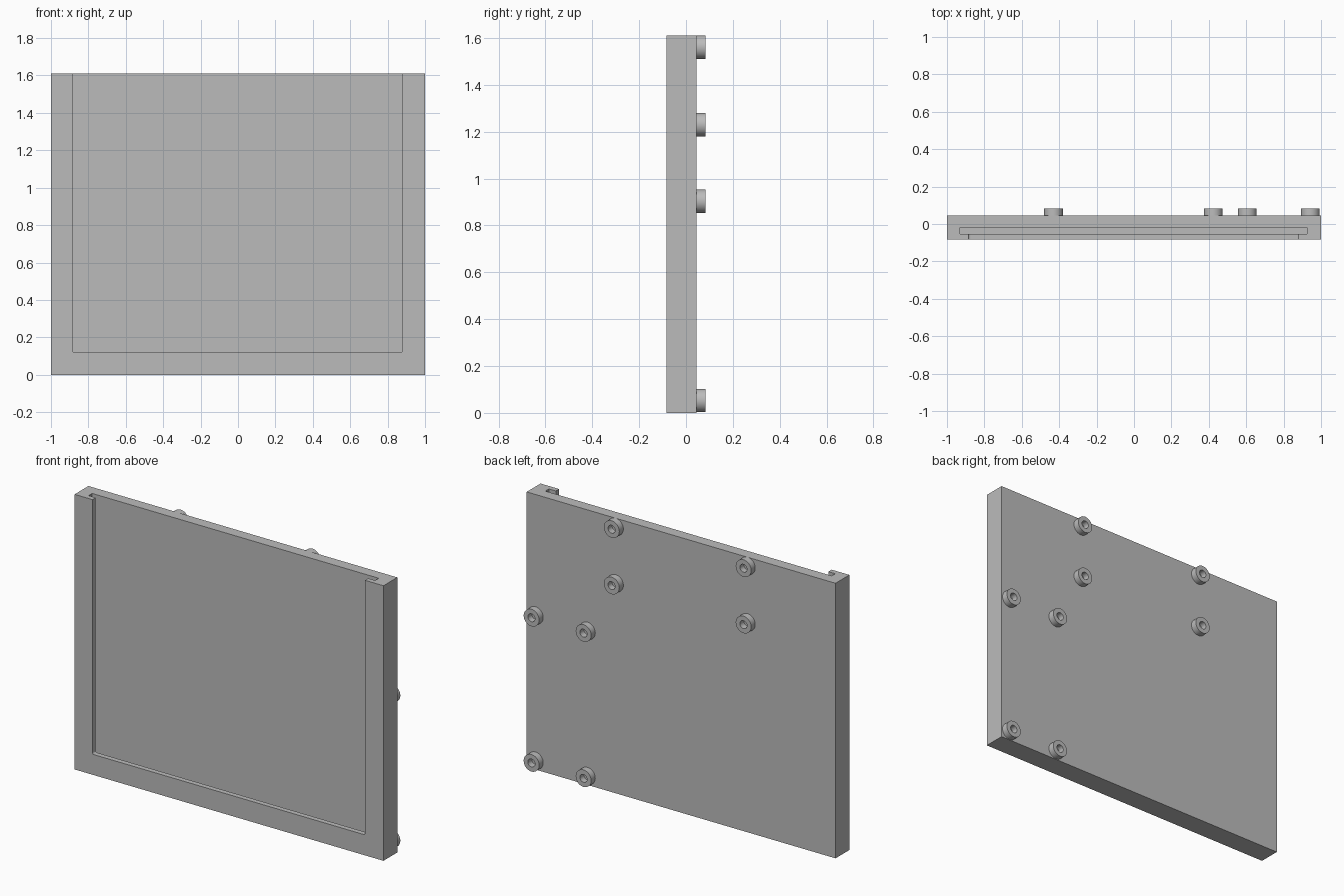
import bpy
import bmesh
import math
from mathutils import Matrix, Vector

cube = bpy.data.objects.get("Cube")
if cube:
    bpy.data.objects.remove(cube, do_unlink=True)

FRONT, BACK, BOSS_END = -0.083, 0.045, 0.083
HEIGHT = 1.61

# Single plain grey
grey = bpy.data.materials.new("plain_grey")
grey.use_nodes = True
colour = (0.5, 0.5, 0.5, 1)
grey.diffuse_color = colour
grey.node_tree.nodes["Principled BSDF"].inputs["Base Color"].default_value = colour


def finish(name, bm):
    mesh = bpy.data.meshes.new(name)
    bmesh.ops.recalc_face_normals(bm, faces=bm.faces)
    bm.to_mesh(mesh)
    bm.free()
    mesh.materials.append(grey)
    obj = bpy.data.objects.new(name, mesh)
    bpy.context.collection.objects.link(obj)
    return obj


def box(name, low, high, rounding=0):
    low, high = Vector(low), Vector(high)
    bm = bmesh.new()
    bmesh.ops.create_cube(bm, size=1)
    bmesh.ops.scale(bm, vec=high - low, verts=bm.verts)
    bmesh.ops.translate(bm, vec=(low + high) / 2, verts=bm.verts)
    if rounding:
        # Round only the two lower corners seen from the front
        edges = [e for e in bm.edges
                 if all(abs(v.co.z - low.z) < 1e-4 for v in e.verts)
                 and abs(e.verts[0].co.x - e.verts[1].co.x) < 1e-4]
        bmesh.ops.bevel(bm, geom=edges, offset=rounding, segments=4,
                        profile=0.5, affect='EDGES')
    return finish(name, bm)


def boss(name, x, z, outer=0.05, inner=0.023, sides=40):
    # Ring profile (radius, depth) spun about the y axis, with a blind hole
    profile = [(outer, BACK - 0.002), (outer, BOSS_END), (inner, BOSS_END),
               (inner, BACK + 0.001), (0, BACK + 0.001)]
    bm = bmesh.new()
    verts = [bm.verts.new((r, y, 0)) for r, y in profile]
    edges = [bm.edges.new(pair) for pair in zip(verts, verts[1:])]
    bmesh.ops.spin(bm, geom=verts + edges, cent=(0, 0, 0), axis=(0, 1, 0),
                   angle=math.tau, steps=sides)
    bmesh.ops.remove_doubles(bm, verts=bm.verts, dist=1e-5)
    bmesh.ops.transform(bm, matrix=Matrix.Translation((x, 0, z)), verts=bm.verts)
    obj = finish(name, bm)
    bpy.ops.object.select_all(action='DESELECT')
    obj.select_set(True)
    bpy.context.view_layer.objects.active = obj
    bpy.ops.object.shade_smooth_by_angle(angle=math.radians(30))


# Panel with a front window and a wider slot, both open at the top
panel = box("panel", (-1, FRONT, 0), (1, BACK, HEIGHT))
cutters = [
    box("slot_cutter", (-0.93, -0.053, 0.075), (0.925, -0.02, HEIGHT + 0.1)),
    box("window_cutter", (-0.885, FRONT - 0.1, 0.12),
        (0.88, -0.04, HEIGHT + 0.1), rounding=0.01),
]
for cutter in cutters:
    cutter.hide_render = True
    cut = panel.modifiers.new(cutter.name, 'BOOLEAN')
    cut.operation = 'DIFFERENCE'
    cut.solver = 'EXACT'
    cut.object = cutter
bpy.context.view_layer.objects.active = panel
for cut in list(panel.modifiers):
    bpy.ops.object.modifier_apply(modifier=cut.name)
for cutter in cutters:
    bpy.data.objects.remove(cutter, do_unlink=True)

# Mounting bosses on the back, in pairs of columns and rows
groups = {"upper": ((-0.43, 0.424), (1.23, 1.56)),
          "lower": ((0.606, 0.943), (0.053, 0.903))}
for group, (columns, rows) in groups.items():
    for i, x in enumerate(columns):
        for j, z in enumerate(rows):
            boss(f"{group}_boss_{i + 1}_{j + 1}", x, z)
